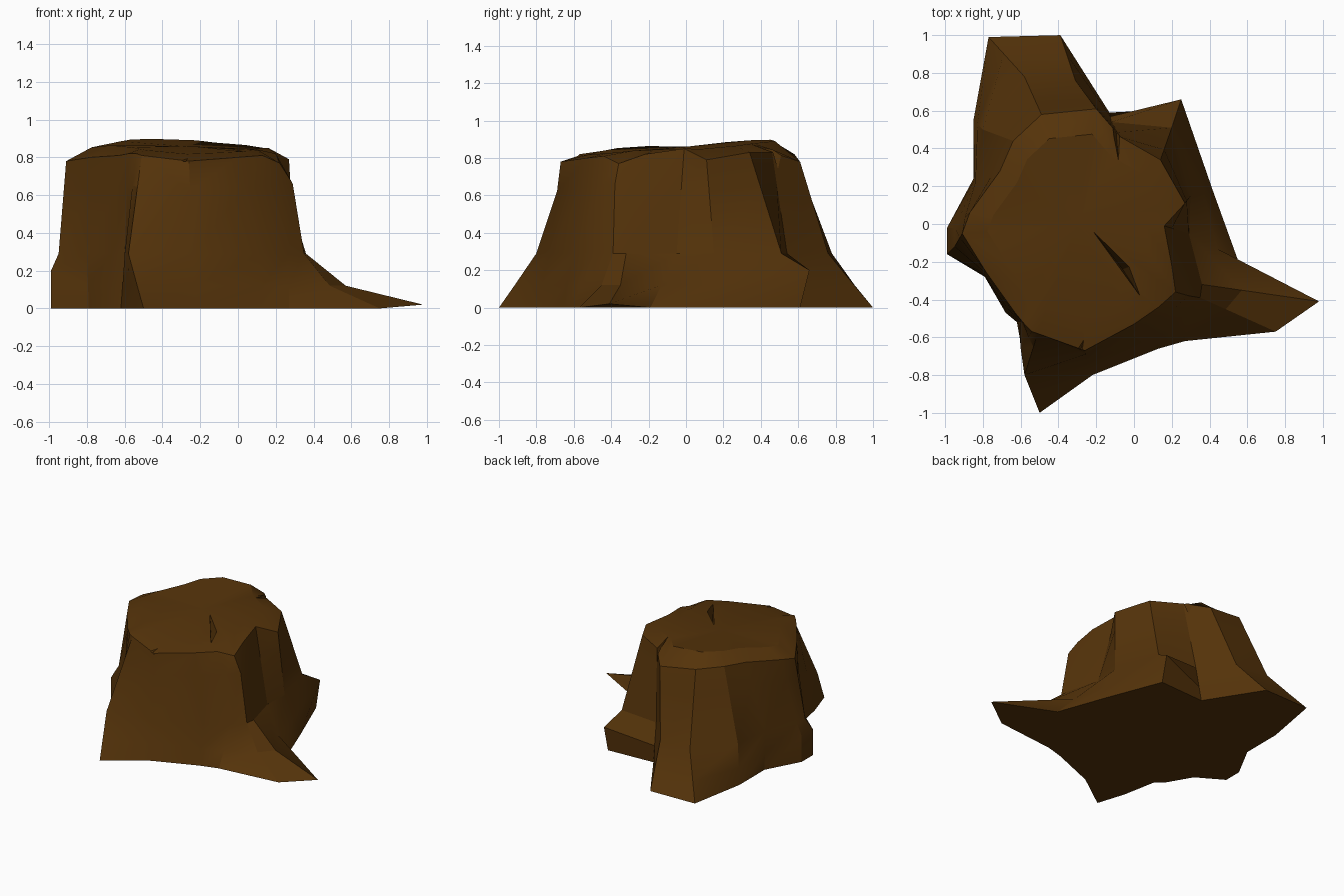
import bpy, bmesh, math
from mathutils import Vector

if "Cube" in bpy.data.objects:
    bpy.data.objects.remove(bpy.data.objects["Cube"])

# Plan outlines of the stump, one entry per vertical bark column (counter-clockwise from front root)
GROUND = [(-.50, -1), (-.22, -.80), (.13, -.66), (.27, -.62), (.75, -.57), (.98, -.41), (.55, -.19),
          (.42, .17), (.25, .61), (-.13, .59), (-.39, 1), (-.77, .99), (-.85, .55), (-.85, .24),
          (-.99, -.02), (-.99, -.16), (-.79, -.28), (-.68, -.47), (-.62, -.52), (-.57, -.78)]
WAIST = [(-.58, -.80), (-.24, -.73), (.12, -.60), (.27, -.48), (.35, -.39), (.36, -.32), (.29, -.05),
         (.30, .15), (.20, .51), (-.12, .54), (-.31, .76), (-.58, .78), (-.80, .50), (-.84, .22),
         (-.95, -.02), (-.95, -.12), (-.80, -.26), (-.67, -.45), (-.60, -.52), (-.60, -.66)]
RIM = [(-.51, -.58, .81), (-.26, -.67, .78), (.0, -.53, .80), (.13, -.44, .81), (.22, -.36, .77),
       (.20, -.22, .82), (.16, -.01, .85), (.27, .11, .79), (.14, .34, .83), (-.07, .46, .83),
       (-.20, .61, .78), (-.49, .58, .82), (-.64, .44, .83), (-.71, .28, .82), (-.87, .06, .80),
       (-.91, -.05, .78), (-.78, -.26, .80), (-.63, -.47, .81), (-.58, -.53, .82), (-.54, -.57, .82)]
CENTRE = Vector((-.3, 0, .86))

ground = [Vector((*p, 0)) for p in GROUND]
waist = [Vector((*p, .29)) for p in WAIST]
rim = [Vector(p) for p in RIM]

# Root swell: the long right root sags, the left side stays upright
low = []
for i, (g, w) in enumerate(zip(ground, waist)):
    p = g.lerp(w, .66 if i in (4, 5) else .42)
    p.z = .12
    low.append(p)
low[8] = Vector((.25, .66, .2))
for i in (14, 15):
    low[i] = ground[i] + Vector((0, 0, .2))
ground[5].z = .02

# Neck under the rim, with a steep front right corner
neck = [w.lerp(r, .68) for w, r in zip(waist, rim)]
neck[3] = Vector((.21, -.45, .66))
neck[4] = Vector((.29, -.38, .66))

# Worn top, rising towards the back left and rounding off at front and left
crown = []
for r in rim:
    p = r.lerp(CENTRE, .22)
    p.z = (.86 + .07 * max(0, p.y) - .04 * (p.x + .3)
           - .15 * max(0, -.6 - p.x) - .15 * max(0, -.25 - p.y))
    crown.append(p)

# Stump body: loft through the rings and cap both ends
bm = bmesh.new()
rings = [[bm.verts.new(p) for p in ring] for ring in (ground, low, waist, neck, rim, crown)]
n = len(ground)
for a, b in zip(rings, rings[1:]):
    for i in range(n):
        j = (i + 1) % n
        bm.faces.new((a[i], a[j], b[j], b[i]))
bm.faces.new(rings[0][::-1])
hub = bm.verts.new(CENTRE)
for i in range(n):
    bm.faces.new((rings[-1][i], rings[-1][(i + 1) % n], hub))
bmesh.ops.triangulate(bm, faces=[f for f in bm.faces if len(f.verts) > 4])
bmesh.ops.recalc_face_normals(bm, faces=bm.faces)


def add_object(name, bm):
    mesh = bpy.data.meshes.new(name)
    bm.to_mesh(mesh)
    bm.free()
    ob = bpy.data.objects.new(name, mesh)
    bpy.context.collection.objects.link(ob)
    return ob


stump = add_object("tree_stump", bm)
bark = bpy.data.materials.new("bark")
bark.diffuse_color = (.09, .033, .003, 1)
bark.use_nodes = True
bark.node_tree.nodes["Principled BSDF"].inputs["Base Color"].default_value = bark.diffuse_color
stump.data.materials.append(bark)
bpy.context.view_layer.objects.active = stump
stump.select_set(True)
bpy.ops.object.shade_smooth_by_angle(angle=math.radians(25))


# Wedge cutters: a crack across the top and two splits in the rim
def cut_wedge(name, top, keel):
    wb = bmesh.new()
    for p in top:
        wb.verts.new((*p, .91))
    wb.verts.new(keel)
    bmesh.ops.convex_hull(wb, input=wb.verts)
    bmesh.ops.recalc_face_normals(wb, faces=wb.faces)
    cutter = add_object(name, wb)
    cutter.hide_render = True
    cutter.hide_viewport = True
    mod = stump.modifiers.new(name, 'BOOLEAN')
    mod.operation = 'DIFFERENCE'
    mod.solver = 'EXACT'
    mod.object = cutter


cut_wedge("top_crack_cutter", [(-.27, .03), (.09, -.47), (-.01, -.22)], (-.06, -.24, .70))
cut_wedge("back_split_cutter", [(-.08, .30), (-.04, .56), (-.15, .60)], (-.10, .56, .68))
cut_wedge("front_split_cutter", [(-.22, -.46), (-.24, -.72), (-.38, -.66)], (-.28, -.66, .76))
